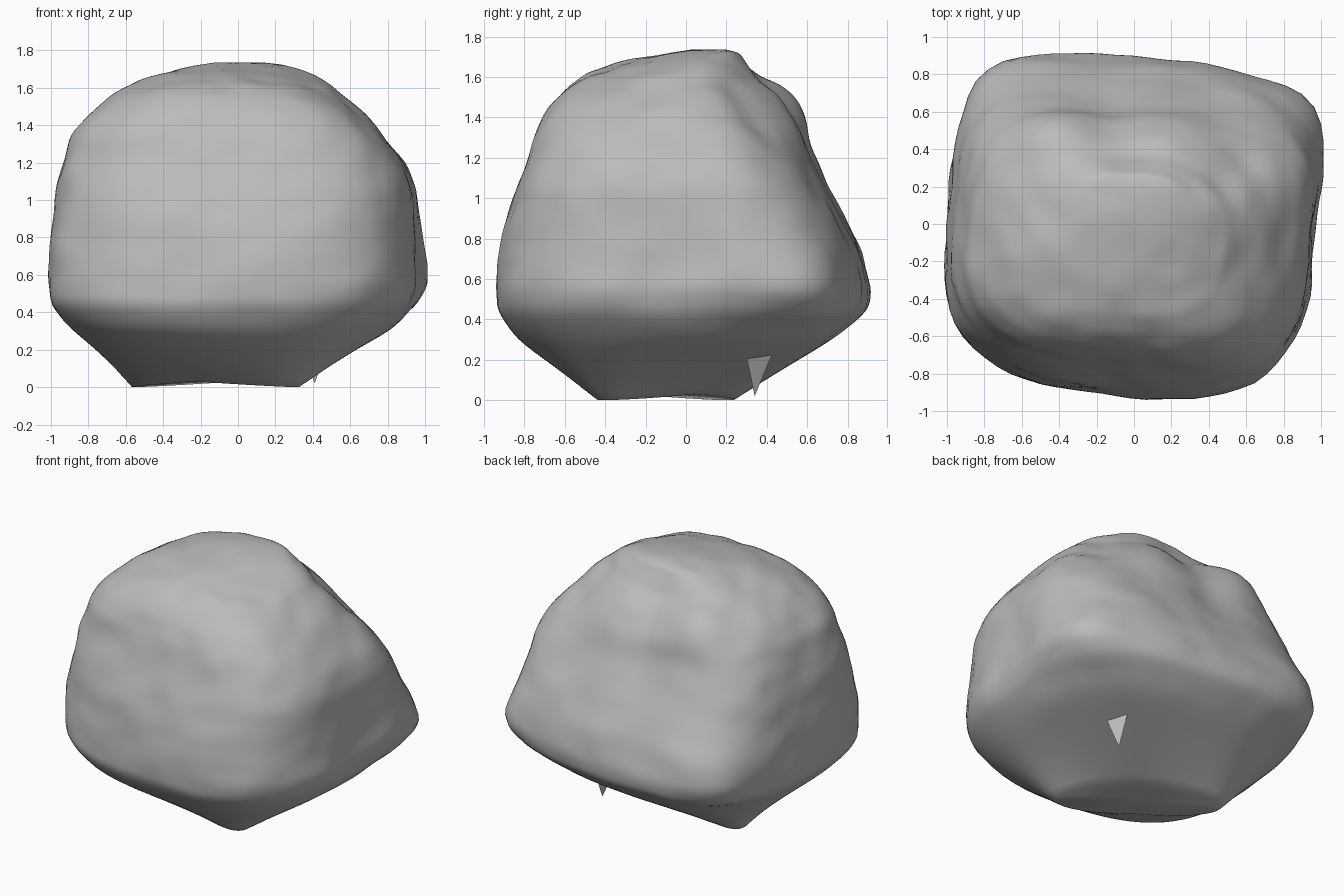
import bpy, bmesh, math
from mathutils import Vector, noise

cube = bpy.data.objects.get("Cube")
if cube:
    bpy.data.objects.remove(cube)

# Cross-sections above the keel: z, x min, x max, y min, y max, squareness
LEVELS = [
    (.3, -.88, .81, -.83, .72, 2.8),
    (.44, -1, .94, -.92, .89, 3.2), (.56, -1, .98, -.92, .9, 3.5),
    (.72, -1, .96, -.91, .86, 3.7), (.9, -.98, .95, -.87, .78, 3.7),
    (1.05, -.96, .94, -.82, .7, 3.6), (1.2, -.93, .89, -.76, .63, 3.4),
    (1.35, -.88, .77, -.72, .56, 3.3), (1.46, -.8, .67, -.67, .47, 3.1),
    (1.56, -.68, .57, -.58, .36, 2.9), (1.63, -.55, .5, -.49, .32, 2.7),
    (1.68, -.42, .41, -.33, .29, 2.4), (1.73, -.22, .26, -.04, .26, 2.2),
]
# Local swellings and hollows: centre, radius, push along the surface
DENTS = [
    ((-.42, .46, 1.45), .27, .09), ((-.1, .62, 1.12), .25, -.04),
    ((.2, .42, 1.45), .25, .03), ((.4, -.25, 1.6), .35, -.05),
    ((.75, -.7, .75), .4, -.04), ((.95, .4, .58), .3, .04),
    ((-.8, -.68, .8), .4, -.05), ((.9, .68, .55), .28, .07),
    ((-.8, .8, .6), .35, .04), ((.6, .4, 1.4), .25, -.04),
]
SEGMENTS, STEPS = 80, 5


def turned(u, v, degrees):
    t = math.radians(degrees)
    return (u * math.cos(t) - v * math.sin(t), u * math.sin(t) + v * math.cos(t))


def section(level, a):
    z, x0, x1, y0, y1, n = level
    c, s = math.cos(a), math.sin(a)
    r = (abs(c) ** n + abs(s) ** n) ** (-1 / n)
    x, y = turned(c * r * (x1 - x0) / 2, s * r * (y1 - y0) / 2, -5)
    return Vector(((x0 + x1) / 2 + x, (y0 + y1) / 2 + y, z))


def keel(a):
    # Narrow diagonal ridge the boulder rests on, arched along its length
    along = math.cos(a + math.radians(35))
    across = math.sin(a + math.radians(35))
    x, y = turned(.53 * along, .19 * across, -35)
    return Vector((-.12 + x, -.1 + y, .03 - .03 * abs(along)))


angles = [2 * math.pi * i / SEGMENTS for i in range(SEGMENTS)]
key_rings = [[keel(a) for a in angles]]
key_rings += [[section(lv, a) for a in angles] for lv in LEVELS]

# Loft the rings into one closed skin
bm = bmesh.new()
rings = []
for k, (low, high) in enumerate(zip(key_rings, key_rings[1:])):
    steps = STEPS * 2 if k == 0 else STEPS
    for j in range(steps):
        rings.append([bm.verts.new(p.lerp(q, j / steps)) for p, q in zip(low, high)])
rings.append([bm.verts.new(p) for p in key_rings[-1]])
for low, high in zip(rings, rings[1:]):
    for i in range(SEGMENTS):
        n = (i + 1) % SEGMENTS
        bm.faces.new((low[i], low[n], high[n], high[i]))
for ring, tip in ((rings[0], (-.12, -.1, .03)), (rings[-1], (.0, .13, 1.75))):
    apex = bm.verts.new(tip)
    for i in range(SEGMENTS):
        bm.faces.new((ring[i], ring[(i + 1) % SEGMENTS], apex))
bmesh.ops.recalc_face_normals(bm, faces=bm.faces)

# Soften the section joints, leaving the keel crisp
soft = [v for v in bm.verts if v.co.z > .08]
for _ in range(6):
    bmesh.ops.smooth_vert(bm, verts=soft, factor=.5, use_axis_x=True,
                          use_axis_y=True, use_axis_z=True)

# Weathering: broad dents plus rough rock relief, fading out below
bm.normal_update()
moves = []
for v in bm.verts:
    push = sum(amt * math.exp(-((v.co - Vector(c)).length / rad) ** 2 * 2)
               for c, rad, amt in DENTS)
    fade = min(1, max(0, (v.co.z - .25) / .3))
    relief = noise.noise(v.co * 2.6) * .015 + noise.noise(v.co * 6) * .012
    moves.append(v.normal * (push + relief) * fade)
for v, m in zip(bm.verts, moves):
    v.co += m

# Plain grey stone
stone = bpy.data.materials.new("grey_stone")
stone.use_nodes = True
grey = (.5, .5, .5, 1)
stone.diffuse_color = grey
stone.node_tree.nodes["Principled BSDF"].inputs["Base Color"].default_value = grey


def add_rock(name, source):
    mesh = bpy.data.meshes.new(name)
    source.to_mesh(mesh)
    source.free()
    mesh.materials.append(stone)
    rock = bpy.data.objects.new(name, mesh)
    bpy.context.collection.objects.link(rock)
    return rock


boulder = add_rock("boulder", bm)

# Small pointed chip on the underside
chip = bmesh.new()
bmesh.ops.create_cone(chip, cap_ends=True, segments=3, radius1=0, radius2=.1, depth=.24)
add_rock("underside_chip", chip).location = (.41, .34, .14)

bpy.context.view_layer.objects.active = boulder
boulder.select_set(True)
bpy.ops.object.shade_smooth_by_angle(angle=math.radians(50))
